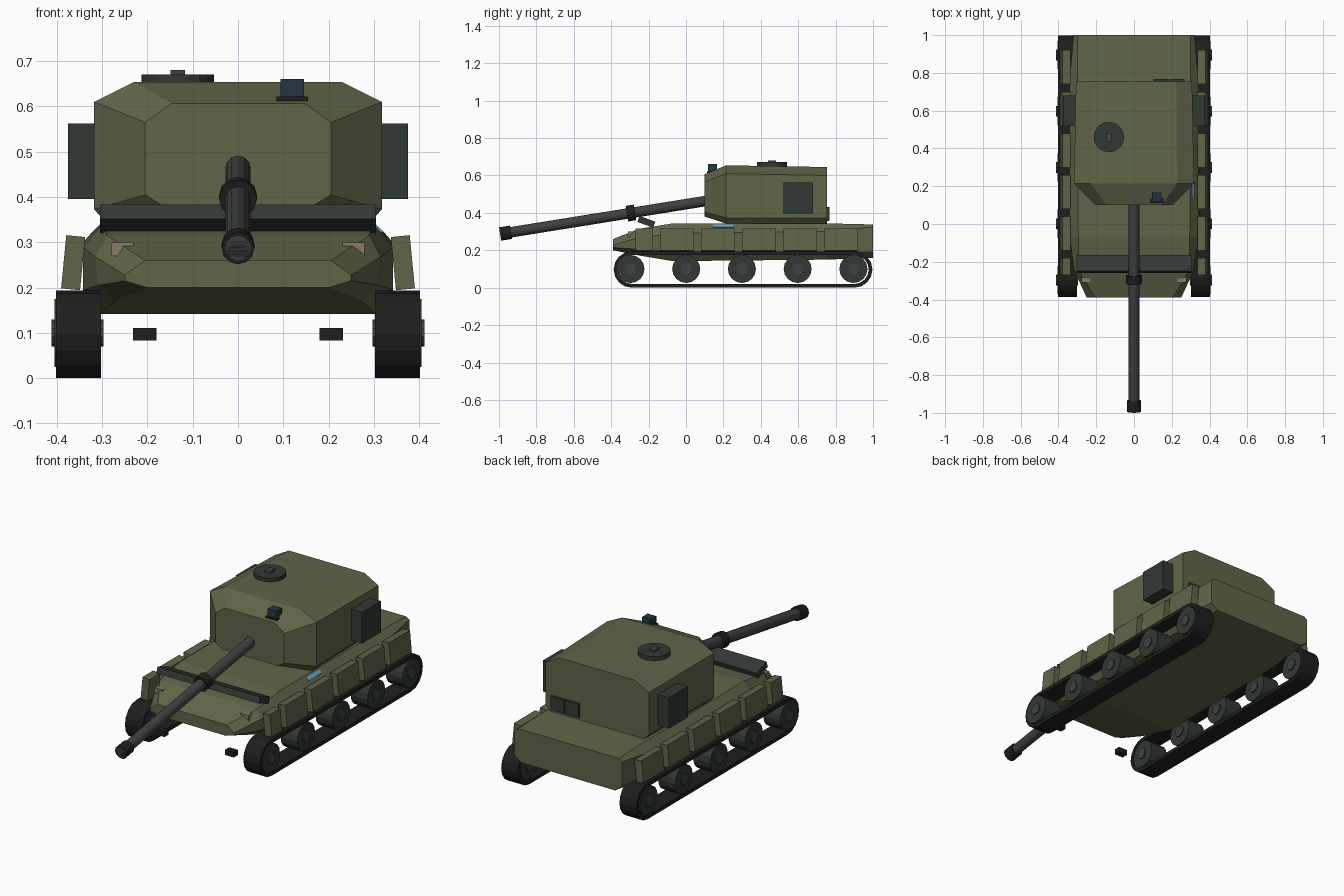
import bpy, bmesh, math
from mathutils import Matrix, Vector

if "Cube" in bpy.data.objects:
    bpy.data.objects.remove(bpy.data.objects["Cube"])


def material(name, rgb):
    m = bpy.data.materials.new(name)
    m.diffuse_color = (*rgb, 1)
    m.use_nodes = True
    m.node_tree.nodes["Principled BSDF"].inputs["Base Color"].default_value = m.diffuse_color
    return m


OLIVE = material("olive", (0.115, 0.13, 0.065))
GREY_GREEN = material("grey_green", (0.03, 0.04, 0.033))
RUBBER = material("rubber", (0.013, 0.014, 0.012))
STEEL = material("steel", (0.05, 0.052, 0.052))
GLASS = material("dark_glass", (0.017, 0.035, 0.05))
BLUE = material("blue", (0.13, 0.38, 0.6))
TAN = material("tan", (0.25, 0.2, 0.13))


def finish(bm, name, mat):
    bmesh.ops.recalc_face_normals(bm, faces=bm.faces)
    me = bpy.data.meshes.new(name)
    bm.to_mesh(me)
    bm.free()
    me.materials.append(mat)
    ob = bpy.data.objects.new(name, me)
    bpy.context.collection.objects.link(ob)
    return ob


def box(name, loc, size, mat, rx=0.0, ry=0.0):
    bm = bmesh.new()
    bmesh.ops.create_cube(bm, size=1)
    rot = Matrix.Rotation(math.radians(ry), 4, 'Y') @ Matrix.Rotation(math.radians(rx), 4, 'X')
    bm.transform(Matrix.Translation(loc) @ rot @ Matrix.Diagonal((*size, 1)))
    return finish(bm, name, mat)


def rod(name, a, b, r, mat, sides=12, r2=None):
    a, b = Vector(a), Vector(b)
    bm = bmesh.new()
    bmesh.ops.create_cone(bm, cap_ends=True, segments=sides, radius1=r,
                          radius2=r if r2 is None else r2, depth=(b - a).length)
    rot = (b - a).to_track_quat('Z', 'Y').to_matrix().to_4x4()
    bm.transform(Matrix.Translation((a + b) / 2) @ rot)
    return finish(bm, name, mat)


def loft(name, rings, mat, closed=False):
    bm = bmesh.new()
    vs = [[bm.verts.new(p) for p in ring] for ring in rings]
    n = len(vs[0])
    pairs = list(zip(vs, vs[1:])) + ([(vs[-1], vs[0])] if closed else [])
    for p, q in pairs:
        for i in range(n):
            j = (i + 1) % n
            bm.faces.new((p[i], p[j], q[j], q[i]))
    if not closed:
        bm.faces.new(vs[0])
        bm.faces.new(vs[-1])
    return finish(bm, name, mat)


def octagon(y, half):
    """Section at y from right-hand (x, z) points, bottom to top, mirrored."""
    return [(x, y, z) for x, z in half] + [(-x, y, z) for x, z in reversed(half)]


# Hull
loft("hull", [
    octagon(-0.39, [(0.20, 0.20), (0.25, 0.215), (0.25, 0.228), (0.205, 0.26)]),
    octagon(-0.25, [(0.27, 0.172), (0.31, 0.205), (0.315, 0.268), (0.29, 0.315)]),
    octagon(-0.07, [(0.305, 0.142), (0.342, 0.195), (0.342, 0.29), (0.295, 0.344)]),
    octagon(0.75, [(0.305, 0.15), (0.342, 0.19), (0.342, 0.30), (0.30, 0.344)]),
    octagon(1.0, [(0.28, 0.16), (0.32, 0.19), (0.32, 0.325), (0.30, 0.338)]),
], OLIVE)

# Turret
loft("turret", [
    octagon(0.10, [(0.165, 0.38), (0.205, 0.405), (0.205, 0.565), (0.147, 0.607)]),
    octagon(0.215, [(0.29, 0.343), (0.318, 0.373), (0.318, 0.61), (0.23, 0.654)]),
    octagon(0.755, [(0.28, 0.343), (0.307, 0.373), (0.307, 0.60), (0.225, 0.645)]),
], OLIVE)

# Gun: barrel, collar and muzzle along one sloped axis
root, tip = Vector((0, 0.16, 0.472)), Vector((0, -0.994, 0.287))
axis = (tip - root).normalized()
rod("barrel", root, tip, 0.028, STEEL)
rod("muzzle", tip - axis * 0.06, tip, 0.036, RUBBER)
collar = root + axis * 0.46
rod("barrel_collar", collar - axis * 0.022, collar + axis * 0.022, 0.042, RUBBER)

# Turret roof fittings
rod("hatch", (-0.133, 0.46, 0.64), (-0.133, 0.46, 0.671), 0.08, GREY_GREEN, 20)
box("hatch_handle", (-0.133, 0.46, 0.675), (0.033, 0.045, 0.012), STEEL)
box("sight_base", (0.12, 0.14, 0.616), (0.07, 0.055, 0.012), RUBBER)
box("sight", (0.12, 0.142, 0.64), (0.052, 0.048, 0.042), GLASS)

# Rear turret panels
for i, x in enumerate((0.143, 0.228)):
    box(f"rear_panel_{i}", (x, 0.757, 0.395), (0.08, 0.02, 0.075), GREY_GREEN)

# Splash guard across the front deck, and the blue marker strip
box("splash_guard", (0, -0.212, 0.352), (0.61, 0.09, 0.034), GREY_GREEN, rx=-20)
box("marker_strip", (0.309, 0.2, 0.327), (0.02, 0.11, 0.012), BLUE, ry=43)


def stadium(r, steps=8):
    pts = []
    for cy, start in ((0.9, -90), (-0.29, 90)):
        for i in range(steps + 1):
            t = math.radians(start + 180 * i / steps)
            pts.append((cy + r * math.cos(t), 0.097 + r * math.sin(t)))
    return pts


# Everything that appears on both sides
for s, side in ((-1, "left"), (1, "right")):
    # Track loop
    loft(f"track_{side}", [
        [(s * 0.302, yo, zo), (s * 0.402, yo, zo), (s * 0.402, yi, zi), (s * 0.302, yi, zi)]
        for (yo, zo), (yi, zi) in zip(stadium(0.097), stadium(0.077))
    ], RUBBER, closed=True)
    # Road wheels with hubs
    for i in range(5):
        y = -0.297 + 0.298 * i
        rod(f"wheel_{side}_{i}", (s * 0.305, y, 0.1), (s * 0.405, y, 0.1), 0.075, GREY_GREEN, 16)
        rod(f"hub_{side}_{i}", (s * 0.297, y, 0.1), (s * 0.412, y, 0.1), 0.03, STEEL, 10)
    # Tilted skirt panels
    for i, (y0, y1) in enumerate([(-0.27, -0.18)] + [(-0.14 + 0.22 * k, 0.04 + 0.22 * k) for k in range(5)]):
        box(f"skirt_{side}_{i}", (s * 0.364, (y0 + y1) / 2, 0.255),
            (0.042, y1 - y0, 0.118), OLIVE, ry=-s * 5.5)
    # Turret stowage box, headlight, tow hook
    box(f"stowage_box_{side}", (s * 0.34, 0.60, 0.479), (0.07, 0.16, 0.167), GREY_GREEN)
    box(f"headlight_{side}", (s * 0.255, -0.295, 0.285), (0.048, 0.03, 0.03), TAN)
    box(f"tow_hook_{side}", (s * 0.206, -0.35, 0.097), (0.052, 0.035, 0.028), RUBBER)
